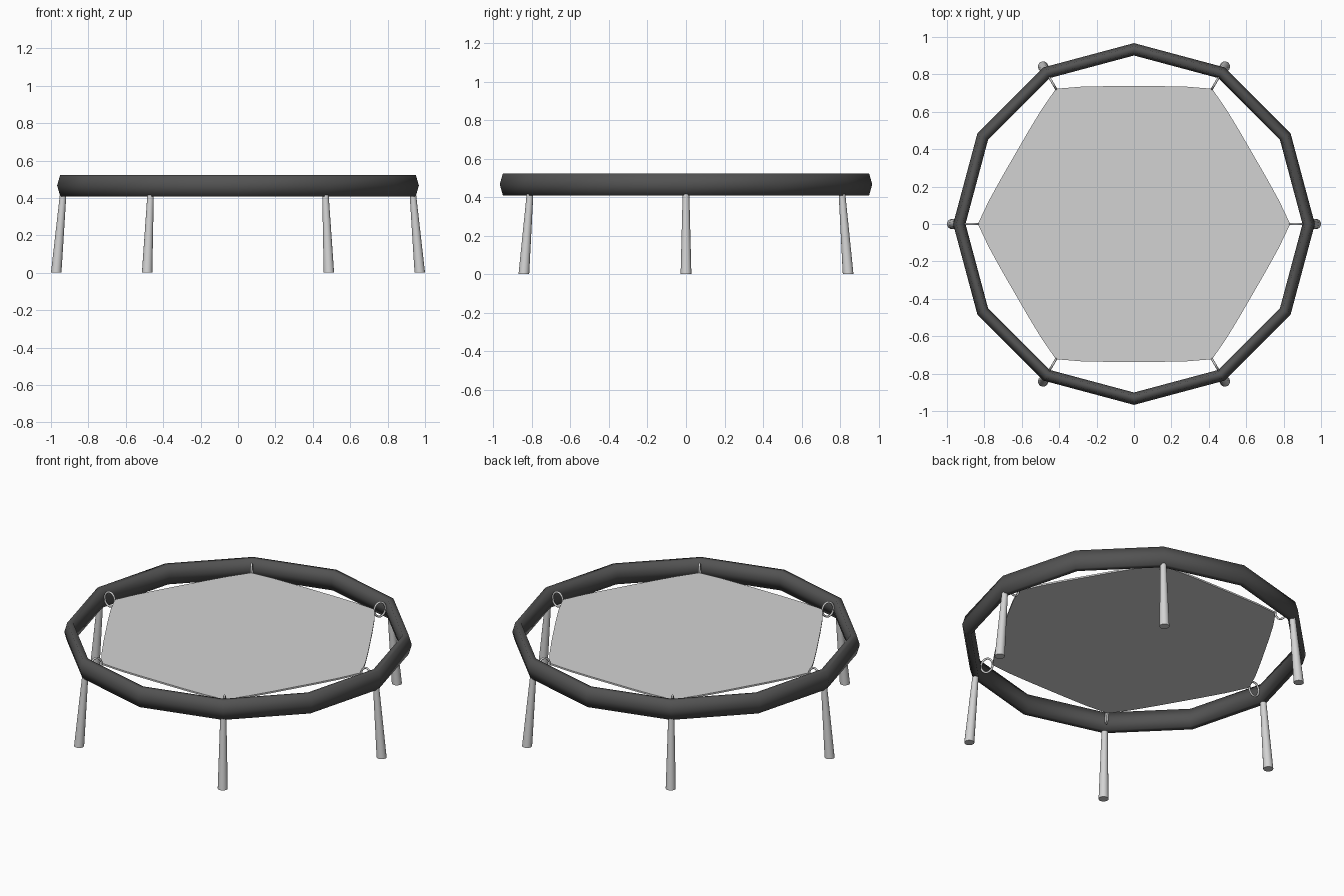
import bpy, bmesh, math
from mathutils import Vector

if "Cube" in bpy.data.objects:
    bpy.data.objects.remove(bpy.data.objects["Cube"])


def material(name, value):
    m = bpy.data.materials.new(name)
    m.diffuse_color = (value, value, value, 1)
    m.use_nodes = True
    m.node_tree.nodes["Principled BSDF"].inputs["Base Color"].default_value = m.diffuse_color
    return m


LIGHT = material("light grey", 0.65)
DARK = material("dark grey", 0.085)


def add_object(name, bm, mat, smooth=None):
    """smooth: None = flat, 180 = fully smooth, otherwise an angle in degrees."""
    bmesh.ops.recalc_face_normals(bm, faces=bm.faces[:])
    me = bpy.data.meshes.new(name)
    bm.to_mesh(me)
    bm.free()
    me.materials.append(mat)
    ob = bpy.data.objects.new(name, me)
    bpy.context.collection.objects.link(ob)
    if smooth is not None:
        if smooth >= 180:
            me.shade_smooth()
        else:
            bpy.ops.object.select_all(action='DESELECT')
            ob.select_set(True)
            bpy.context.view_layer.objects.active = ob
            bpy.ops.object.shade_smooth_by_angle(angle=math.radians(smooth))
    return ob


def bridge_loops(bm, a, b):
    n = len(a)
    for i in range(n):
        bm.faces.new((a[i], a[(i + 1) % n], b[(i + 1) % n], b[i]))


def torus(name, center, u, v, w, ru, rv, tube_r, tube_w, major, minor, mat):
    """Ring in the u-v plane with an elliptical tube (tube_r wide, tube_w along w)."""
    bm = bmesh.new()
    loops = []
    for i in range(major):
        a = math.tau * i / major
        ring = []
        for j in range(minor):
            b = math.tau * j / minor
            d = tube_r * math.cos(b)
            p = (center + u * (ru + d) * math.cos(a) + v * (rv + d) * math.sin(a)
                 + w * tube_w * math.sin(b))
            ring.append(bm.verts.new(p))
        loops.append(ring)
    for i in range(major):
        bridge_loops(bm, loops[i], loops[(i + 1) % major])
    return add_object(name, bm, mat, 180)


X, Y, Z = Vector((1, 0, 0)), Vector((0, 1, 0)), Vector((0, 0, 1))

# Twelve-sided frame with a tall hexagonal tube section
torus("frame", Z * 0.466, X, Y, Z, 0.934, 0.934, 0.033, 0.066, 12, 6, DARK)

# Six-cornered mat with slightly bowed edges
bm = bmesh.new()
outline = []
for k in range(6):
    a, b = (Vector((math.cos(t), math.sin(t), 0)) * 0.835
            for t in (math.radians(60 * k), math.radians(60 * k + 60)))
    out = (a + b).normalized()
    for s in range(6):
        t = s / 6
        outline.append(a.lerp(b, t) + out * 0.014 * (1 - (2 * t - 1) ** 4))
lower = [bm.verts.new(p + Z * 0.470) for p in outline]
upper = [bm.verts.new(p + Z * 0.480) for p in outline]
bm.faces.new(upper)
bm.faces.new(lower)
bridge_loops(bm, lower, upper)
add_object("mat", bm, LIGHT, 30)

for k in range(6):
    t = math.radians(60 * k)
    radial = Vector((math.cos(t), math.sin(t), 0))
    side = Vector((-math.sin(t), math.cos(t), 0))

    # Tapered, splayed leg running up into the frame
    bm = bmesh.new()
    loops = []
    for r, z, size in ((0.972, 0, 0.028), (0.934, 0.43, 0.017)):
        loops.append([bm.verts.new(radial * r + Z * z
                                   + radial * size * math.cos(math.tau * i / 16)
                                   + side * size * math.sin(math.tau * i / 16))
                      for i in range(16)])
        bm.faces.new(loops[-1])
    bridge_loops(bm, *loops)
    add_object(f"leg_{k + 1}", bm, LIGHT, 40)

    # Upright oval link joining a mat corner to the frame
    torus(f"link_{k + 1}", radial * 0.868 + Z * 0.473, radial, Z, side,
          0.034, 0.044, 0.006, 0.006, 20, 8, LIGHT)
